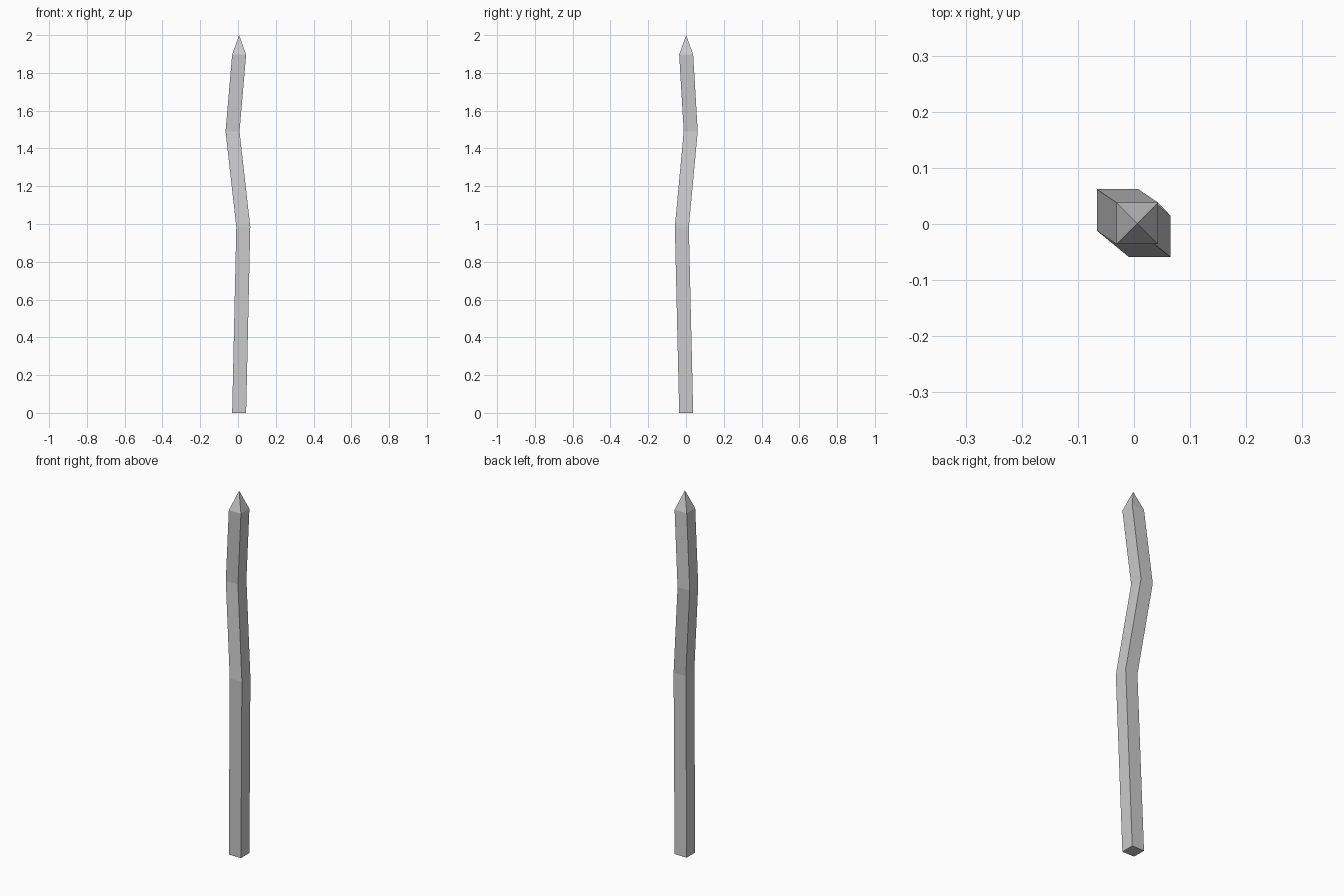
import bpy, bmesh

if "Cube" in bpy.data.objects:
    bpy.data.objects.remove(bpy.data.objects["Cube"])

# Crooked stake: square section swept along a bent path, pointed at the top
HALF = 0.037
PATH = [(0.006, 0.001, 0.0), (0.028, -0.022, 0.985),
        (-0.029, 0.025, 1.49), (0.006, 0.001, 1.897)]
TIP = (0.006, 0.001, 2.0)
CORNERS = [(-1, -1), (1, -1), (1, 1), (-1, 1)]

bm = bmesh.new()
rings = [[bm.verts.new((x + sx * HALF, y + sy * HALF, z)) for sx, sy in CORNERS]
         for x, y, z in PATH]

# Flat foot
bm.faces.new(rings[0][::-1])

# Shaft sides
for low, high in zip(rings, rings[1:]):
    for i in range(4):
        j = (i + 1) % 4
        bm.faces.new((low[i], low[j], high[j], high[i]))

# Pyramid point
tip = bm.verts.new(TIP)
for i in range(4):
    bm.faces.new((rings[-1][i], rings[-1][(i + 1) % 4], tip))

bmesh.ops.recalc_face_normals(bm, faces=bm.faces)
mesh = bpy.data.meshes.new("wooden_stake")
bm.to_mesh(mesh)
bm.free()
stake = bpy.data.objects.new("wooden_stake", mesh)
bpy.context.collection.objects.link(stake)
